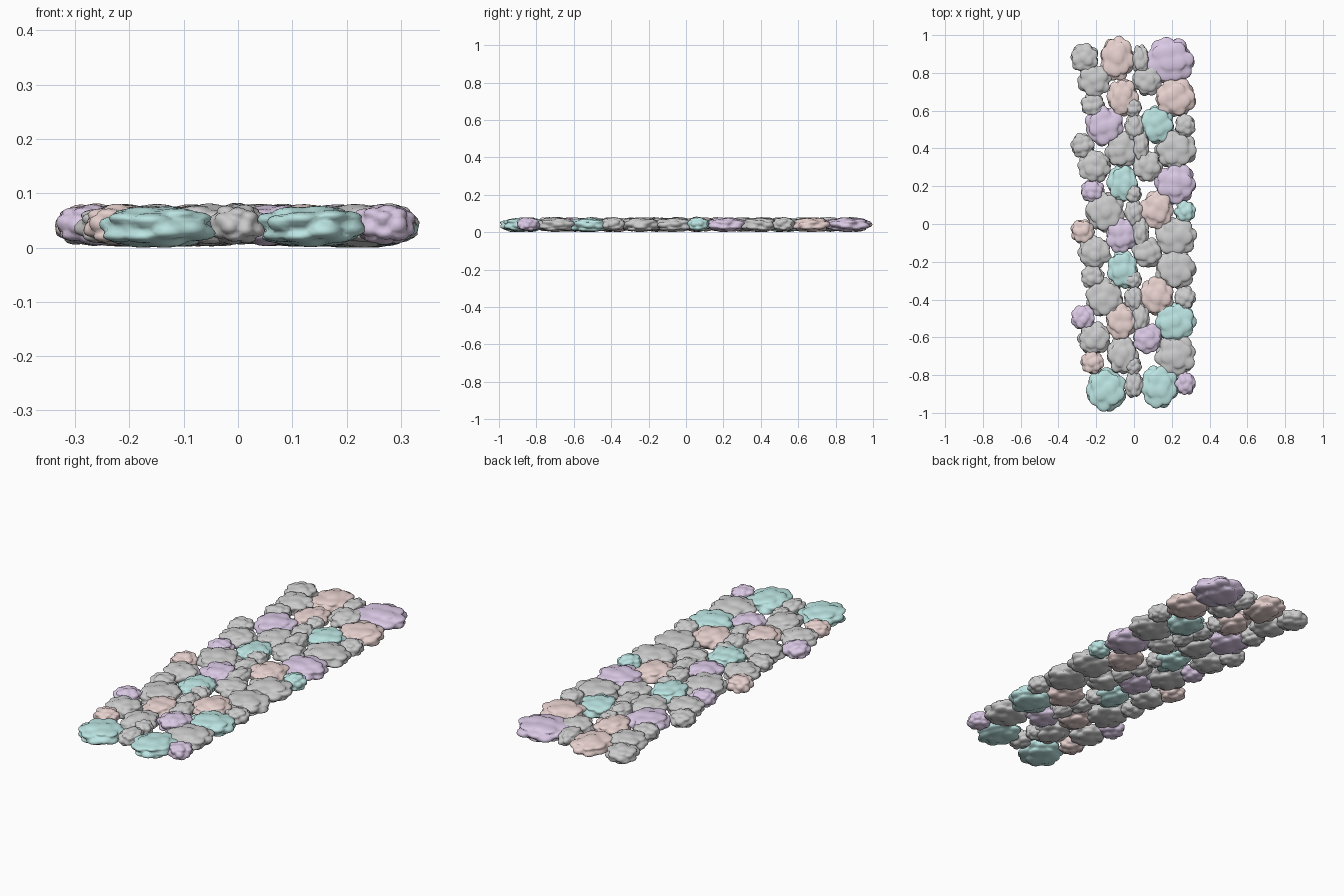
import bpy, bmesh, random, math
from mathutils import Vector, Euler

if "Cube" in bpy.data.objects:
    bpy.data.objects.remove(bpy.data.objects["Cube"])

random.seed(4)

# Pale stone colours (grey stones keep the default)
COLOURS = {"L": ("lavender", (0.70, 0.58, 0.78, 1)),
           "C": ("aqua", (0.50, 0.78, 0.76, 1)),
           "P": ("blush", (0.80, 0.64, 0.62, 1))}
MATS = {}
for key, (name, col) in COLOURS.items():
    MATS[key] = bpy.data.materials.new(name)
    MATS[key].diffuse_color = col


def lobe_directions(count):
    """Evenly spread, slightly jittered and randomly turned directions."""
    turn = Euler([random.uniform(0, 6.28) for _ in range(3)]).to_matrix()
    dirs = []
    for i in range(count):
        z = 1 - (2 * i + 1) / count
        a = i * 2.39996
        s = math.sqrt(1 - z * z)
        d = Vector((s * math.cos(a), s * math.sin(a), z))
        d += Vector([random.uniform(-0.13, 0.13) for _ in range(3)])
        dirs.append((turn @ d.normalized(), random.uniform(0.66, 0.75)))
    return dirs


def lumpy_stone(name, x, y, rx, ry, key):
    """Flattened pebble whose surface is a cluster of rounded lobes."""
    bm = bmesh.new()
    bmesh.ops.create_icosphere(bm, subdivisions=4, radius=1)
    lobes = lobe_directions(24)
    half = 0.037 + 0.025 * (rx - 0.07)
    for v in bm.verts:
        n = v.co.normalized()
        r = 0.84
        for d, k in lobes:
            c = n.dot(d) * k
            h = 0.13 - k * k + c * c
            if c > 0 and h > 0:
                r = max(r, c + math.sqrt(h))
        p = n * r
        # slightly boxier vertical profile
        pz = math.copysign(abs(p.z) ** 0.75, p.z)
        v.co = Vector((x + p.x * rx, y + p.y * ry, pz * half))
    # rest the stone close to the ground, small ones a touch higher
    lift = max(0, 0.107 - rx) * 0.1 - min(v.co.z for v in bm.verts)
    for v in bm.verts:
        v.co.z += lift
    for f in bm.faces:
        f.smooth = True
    me = bpy.data.meshes.new(name)
    bm.to_mesh(me)
    bm.free()
    ob = bpy.data.objects.new(name, me)
    bpy.context.collection.objects.link(ob)
    if key in MATS:
        me.materials.append(MATS[key])
    return ob


# One repeat of the paving: x, y, radius x, radius y, colours of the four repeats
CELL = [
    (0.22, -0.06, 0.107, 0.105, "LGGG"),
    (0.22, -0.235, 0.107, 0.105, "PLGG"),
    (-0.272, -0.035, 0.062, 0.066, "GGPL"),
    (-0.21, -0.145, 0.088, 0.085, "GGGG"),
    (-0.22, -0.275, 0.062, 0.06, "GLGP"),
    (-0.065, -0.055, 0.085, 0.095, "PGLP"),
    (-0.06, -0.235, 0.08, 0.10, "PCCG"),
    (-0.155, -0.385, 0.10, 0.105, "LGGC"),
    (0.07, -0.145, 0.078, 0.08, "GGGL"),
    (0.12, -0.375, 0.09, 0.10, "CPPC"),
    (0.27, -0.385, 0.055, 0.06, "GCGL"),
    (0.0, -0.39, 0.05, 0.07, "GGGG"),
    (0.035, -0.035, 0.045, 0.08, "GGGG"),
    (-0.005, -0.29, 0.045, 0.05, "GGGG"),
]
# bigger stones close off the two ends
ENDS = {(0, 0): (0.19, 0.865, 0.125, 0.118),
        (0, 2): (-0.262, 0.88, 0.075, 0.075),
        (0, 5): (-0.09, 0.875, 0.09, 0.115),
        (3, 7): (-0.148, -0.88, 0.107, 0.112),
        (3, 9): (0.135, -0.86, 0.098, 0.115)}
for row in range(4):
    for i, (x, y, rx, ry, cols) in enumerate(CELL):
        spot = ENDS.get((row, i), (x, y + 0.905 - 0.455 * row, rx, ry))
        colour = "C" if (row, i) == (3, 0) else cols[row]
        lumpy_stone(f"paving_stone_{row}_{i}", *spot, colour)

for m in bpy.data.materials:
    if m.users and not m.is_grease_pencil:
        m.use_nodes = True
        m.node_tree.nodes["Principled BSDF"].inputs["Base Color"].default_value = m.diffuse_color
